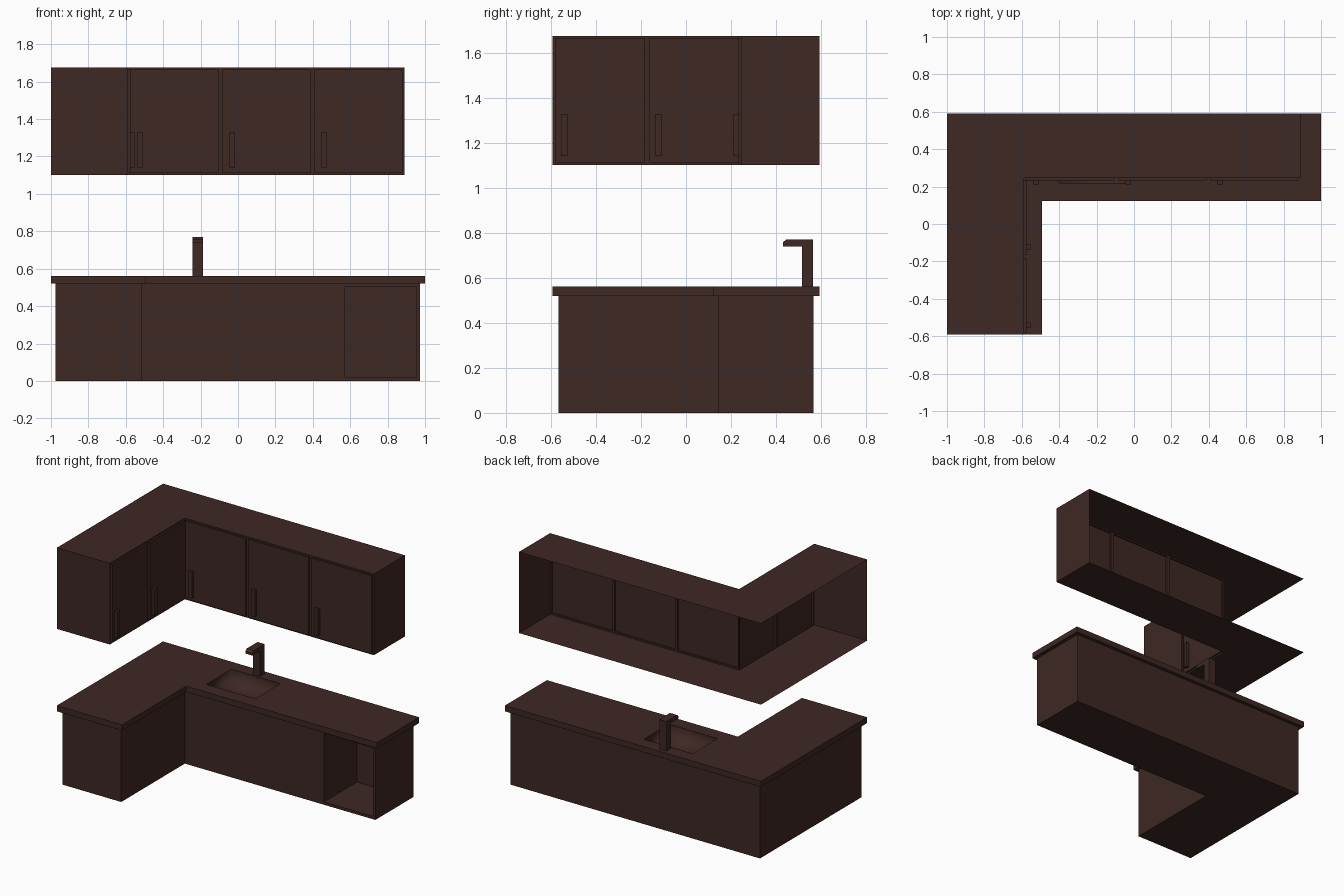
import bpy, bmesh
from mathutils import Vector

if "Cube" in bpy.data.objects:
    bpy.data.objects.remove(bpy.data.objects["Cube"])

mat = bpy.data.materials.new("dark_wood")
mat.diffuse_color = (0.048, 0.021, 0.017, 1)
mat.use_nodes = True
mat.node_tree.nodes["Principled BSDF"].inputs["Base Color"].default_value = mat.diffuse_color


class Part:
    """Collects polygons, sharing coincident vertices."""
    def __init__(self, name):
        self.name, self.bm, self.verts = name, bmesh.new(), {}

    def face(self, *pts):
        vs = []
        for p in pts:
            k = tuple(round(c, 4) for c in p)
            if k not in self.verts:
                self.verts[k] = self.bm.verts.new(k)
            vs.append(self.verts[k])
        return self.bm.faces.new(vs)

    def cap(self, outline, z):
        return self.face(*[(x, y, z) for x, y in outline])

    def walls(self, outline, z0, z1, skip=()):
        for i, (a, b) in enumerate(zip(outline, outline[1:] + outline[:1])):
            if i not in skip:
                self.face((*a, z0), (*b, z0), (*b, z1), (*a, z1))

    def finish(self):
        bmesh.ops.recalc_face_normals(self.bm, faces=self.bm.faces[:])
        me = bpy.data.meshes.new(self.name)
        self.bm.to_mesh(me)
        self.bm.free()
        me.materials.append(mat)
        ob = bpy.data.objects.new(self.name, me)
        bpy.context.collection.objects.link(ob)
        return ob


def ell(x0, xi, x1, y0, yi, y1):
    # edges: 0 leg end, 1 leg inner, 2 run front, 3 run end, 4 back, 5 left side
    return [(x0, y0), (xi, y0), (xi, yi), (x1, yi), (x1, y1), (x0, y1)]


def box(name, lo, hi):
    p = Part(name)
    o = [(lo[0], lo[1]), (hi[0], lo[1]), (hi[0], hi[1]), (lo[0], hi[1])]
    p.cap(o, lo[2])
    p.cap(o, hi[2])
    p.walls(o, lo[2], hi[2])
    return p.finish()


# base cabinet: L-shaped carcass with an open niche at the right end
FY, NB, ZT = 0.143, 0.51, 0.52
p = Part("base_cabinet")
o = ell(-0.975, -0.515, 0.973, -0.567, FY, 0.567)
p.cap(o, 0)
p.walls(o, 0, ZT, skip=(2,))
outer = [(-0.515, 0), (0.973, 0), (0.973, ZT), (-0.515, ZT)]
inner = [(0.572, 0.02), (0.954, 0.02), (0.954, 0.503), (0.572, 0.503)]
for i in range(4):
    j = (i + 1) % 4
    at = lambda q, y: (q[0], y, q[1])
    p.face(at(outer[i], FY), at(outer[j], FY), at(inner[j], FY), at(inner[i], FY))
    p.face(at(inner[i], FY), at(inner[j], FY), at(inner[j], NB), at(inner[i], NB))
p.face(*[(x, NB, z) for x, z in inner])
p.finish()

# worktop with a softly shaded sink basin
p = Part("worktop")
o = ell(-1, -0.491, 1, -0.592, 0.123, 0.592)
p.cap(o, ZT)
p.walls(o, ZT, 0.561)
xs, ys = [-1, -0.491, -0.40, -0.02, 1], [-0.592, 0.123, 0.22, 0.50, 0.592]
for i in range(4):
    for j in range(4):
        if i and not j:
            continue
        f = p.cap([(xs[i], ys[j]), (xs[i + 1], ys[j]),
                   (xs[i + 1], ys[j + 1]), (xs[i], ys[j + 1])], 0.561)
        if (i, j) == (2, 2):
            sink = f
ring = bmesh.ops.inset_individual(p.bm, faces=[sink], thickness=0.03)["faces"]
for v in sink.verts:
    v.co.z = 0.485
for f in ring + [sink]:
    f.smooth = True
# the underside is opened where the basin passes through
under = [f for f in p.bm.faces if all(abs(v.co.z - ZT) < 1e-4 for v in f.verts)]
bmesh.ops.delete(p.bm, geom=under, context='FACES_ONLY')
p.cap([(-1, -0.592), (-0.491, -0.592), (-0.491, 0.123), (-0.491, 0.592), (-1, 0.592)], ZT)
p.cap([(-0.491, 0.123), (1, 0.123), (1, 0.2), (-0.491, 0.2)], ZT)
p.cap([(0.0, 0.2), (1, 0.2), (1, 0.592), (0.0, 0.592)], ZT)
p.cap([(-0.491, 0.52), (0.0, 0.52), (0.0, 0.592), (-0.491, 0.592)], ZT)
p.finish()

# faucet: hooked side profile swept across x
p = Part("faucet")
prof = [(0.565, 0.56), (0.565, 0.77), (0.445, 0.77), (0.43, 0.757),
        (0.43, 0.74), (0.515, 0.74), (0.515, 0.56)]
xa, xb = -0.243, -0.187
for x in (xa, xb):
    p.face(*[(x, y, z) for y, z in prof])
for a, b in zip(prof, prof[1:] + prof[:1]):
    p.face((xa, *a), (xb, *a), (xb, *b), (xa, *b))
p.finish()

# wall cabinet: L-shaped shell open at the back, doors raised from its fronts
U0, U1, UX, UY, XR, YB = 1.102, 1.675, -0.587, 0.245, 0.89, -0.592
p = Part("wall_cabinet")
o = ell(-1, UX, XR, YB, UY, 0.592)
p.cap(o, U0)
p.cap(o, U1)
p.walls(o, U0, U1, skip=(1, 2, 4, 5))
STEP, GRIP, handles = 0.012, 0.021, []


def door_row(start, end, count, out):
    start, end, out = Vector(start), Vector(end), Vector(out)
    cells = []
    for i in range(count):
        a, b = start.lerp(end, i / count), start.lerp(end, (i + 1) / count)
        cells.append((p.face((*a, U0), (*b, U0), (*b, U1), (*a, U1)), out))
        d = (end - start).normalized()
        handles.append((a, d, out))
    return cells


cells = door_row((UX, UY), (XR, UY), 3, (0, -1))
cells += door_row((UX, YB), (UX, UY), 2, (1, 0))
bmesh.ops.recalc_face_normals(p.bm, faces=p.bm.faces[:])
for f, out in cells:
    bmesh.ops.inset_individual(p.bm, faces=[f], thickness=0.015)
    new = bmesh.ops.extrude_discrete_faces(p.bm, faces=[f])["faces"][0]
    bmesh.ops.translate(p.bm, verts=new.verts[:], vec=(out * STEP).to_3d())
p.finish()

# door handles
for n, (a, d, out) in enumerate(handles):
    off = 0.049 if d.x > 0.5 else 0.036
    q = a + d * off + out * STEP
    r = a + d * (off + 0.029) + out * (STEP + GRIP)
    box(f"door_handle_{n + 1}", (min(q.x, r.x), min(q.y, r.y), 1.14),
        (max(q.x, r.x), max(q.y, r.y), 1.327))
